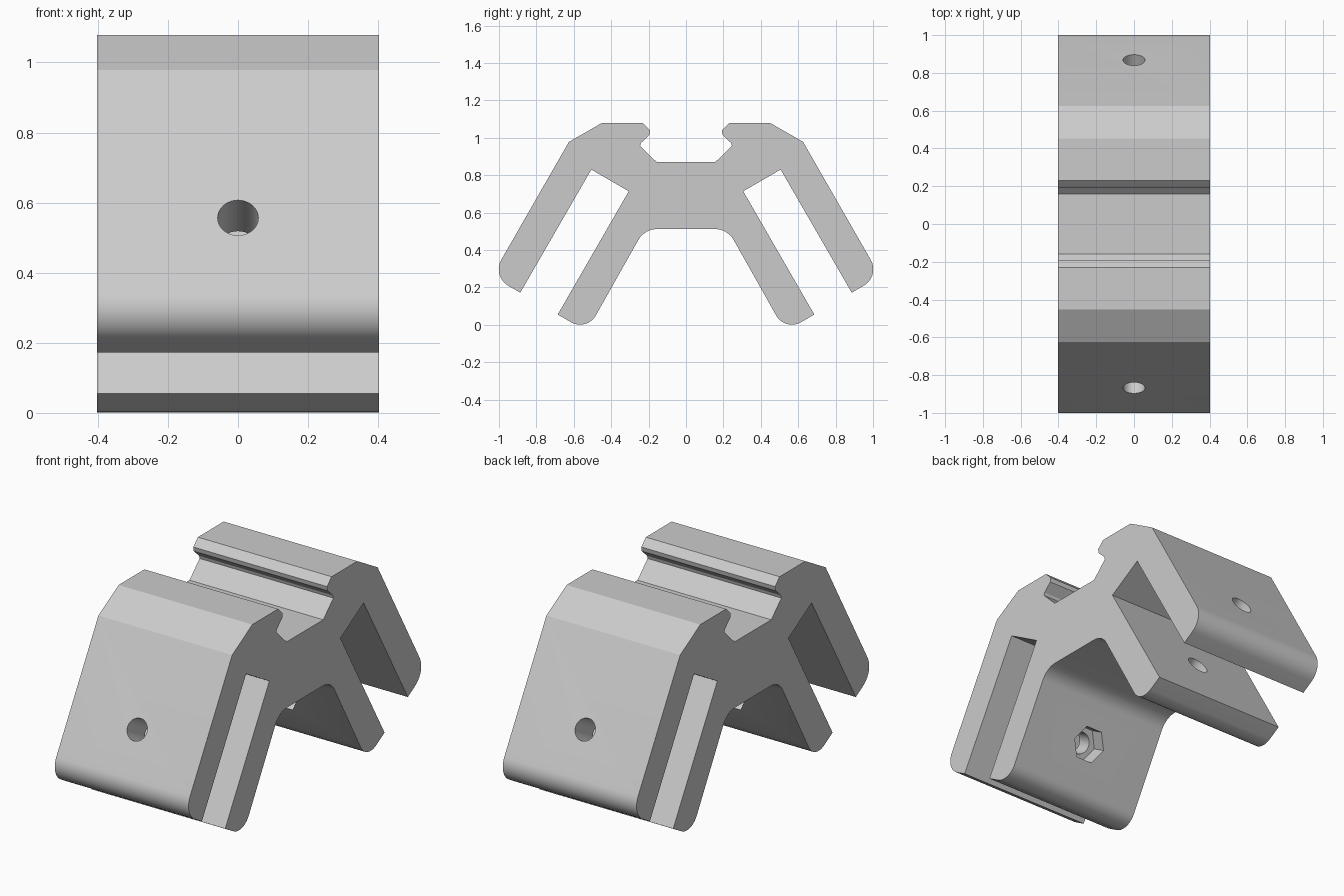
import bpy, bmesh
from math import cos, sin, tan, pi, radians
from mathutils import Matrix, Vector

cube = bpy.data.objects.get("Cube")
if cube:
    bpy.data.objects.remove(cube, do_unlink=True)

grey = bpy.data.materials.new("plain grey")
grey.use_nodes = True
grey.diffuse_color = (0.6, 0.6, 0.6, 1)
grey.node_tree.nodes["Principled BSDF"].inputs["Base Color"].default_value = (0.6, 0.6, 0.6, 1)


def rounded(points, steps=10):
    """Replace each (a, b, radius) corner by an arc, leaving zero radii sharp."""
    out = []
    for i, (a, b, r) in enumerate(points):
        p = Vector((a, b))
        if not r:
            out.append(p)
            continue
        u = (Vector(points[i - 1][:2]) - p).normalized()
        v = (Vector(points[(i + 1) % len(points)][:2]) - p).normalized()
        half = u.angle(v) / 2
        centre = p + (u + v).normalized() * r / sin(half)
        start = p + u * r / tan(half) - centre
        end = p + v * r / tan(half) - centre
        sweep = start.angle(end)
        for k in range(steps + 1):
            t = k / steps
            out.append(centre + (start * sin((1 - t) * sweep) + end * sin(t * sweep)) / sin(sweep))
    return out


def prism(name, outline, low, high, matrix):
    """Extrude a 2D outline from low to high along its own z axis."""
    bm = bmesh.new()
    face = bm.faces.new([bm.verts.new((p[0], p[1], low)) for p in outline])
    top = bmesh.ops.extrude_face_region(bm, geom=[face])["geom"]
    bmesh.ops.translate(bm, verts=[g for g in top if isinstance(g, bmesh.types.BMVert)],
                        vec=(0, 0, high - low))
    bmesh.ops.transform(bm, matrix=matrix, verts=bm.verts)
    bmesh.ops.recalc_face_normals(bm, faces=bm.faces)
    mesh = bpy.data.meshes.new(name)
    bm.to_mesh(mesh)
    bm.free()
    mesh.materials.append(grey)
    obj = bpy.data.objects.new(name, mesh)
    bpy.context.collection.objects.link(obj)
    return obj


def ring(radius, sides):
    return [(radius * cos(2 * pi * k / sides), radius * sin(2 * pi * k / sides)) for k in range(sides)]


# Half of the bracket section: underside, inner leg, slot, outer leg, top, rail groove
half = [
    (0.222, 0.512, 0.115),
    (0.530, -0.035, 0.097), (0.686, 0.055, 0),
    (0.306, 0.714, 0), (0.506, 0.83, 0),
    (0.886, 0.172, 0), (1.038, 0.260, 0.101),
    (0.626, 0.978, 0), (0.452, 1.078, 0),
    (0.230, 1.078, 0), (0.191, 1.039, 0), (0.195, 1.015, 0),
    (0.241, 0.972, 0), (0.245, 0.956, 0), (0.158, 0.871, 0),
]
section = rounded(half + [(-y, z, r) for y, z, r in reversed(half)])
section_to_world = Matrix(((0, 0, 1, 0), (1, 0, 0, 0), (0, 1, 0, 0), (0, 0, 0, 1)))
bracket = prism("bracket", section, -0.403, 0.403, section_to_world)

# Bolt bores through both legs of each side, with hexagonal nut pockets inside
cutters = []
for side, label in ((1, "back"), (-1, "front")):
    place = Matrix.Translation((0, side * 0.865, 0.555)) @ Matrix.Rotation(radians(-60 * side), 4, "X")
    cutters.append(prism(label + "_bolt_bore", ring(0.058, 40), -0.65, 0.06, place))
    cutters.append(prism(label + "_nut_pocket", ring(0.097, 6), -0.65, -0.495, place))

bpy.ops.object.select_all(action="DESELECT")
bpy.context.view_layer.objects.active = bracket
bracket.select_set(True)
for cutter in cutters:
    cutter.hide_render = True
    cut = bracket.modifiers.new(cutter.name, "BOOLEAN")
    cut.operation = "DIFFERENCE"
    cut.solver = "EXACT"
    cut.object = cutter
    bpy.ops.object.modifier_apply(modifier=cut.name)
for cutter in cutters:
    bpy.data.objects.remove(cutter, do_unlink=True)

bpy.ops.object.shade_smooth_by_angle(angle=radians(25))
